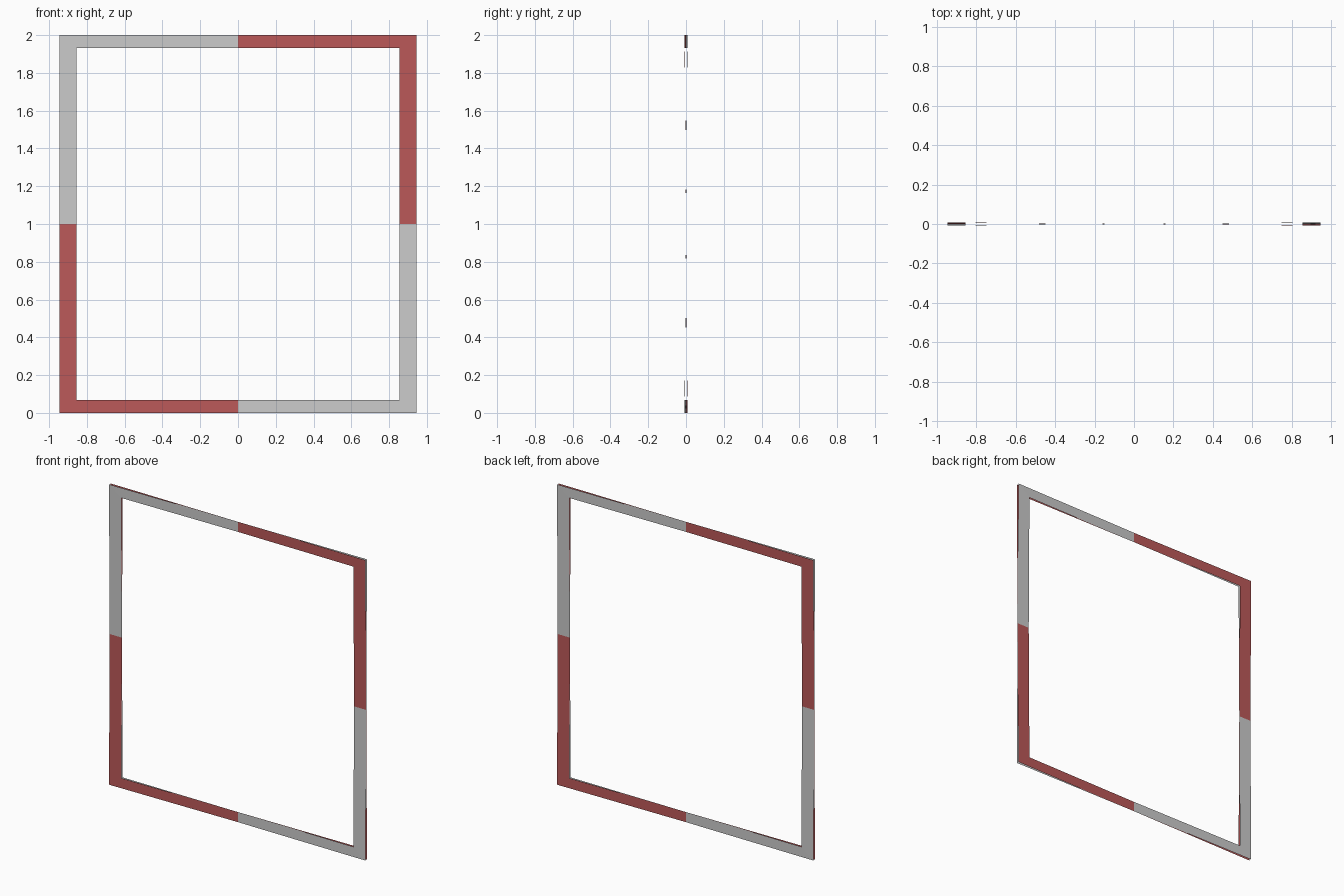
import bpy, bmesh

if "Cube" in bpy.data.objects:
    bpy.data.objects.remove(bpy.data.objects["Cube"])

OUTER = (0.945, 1.0)    # half width, half height of the outer edge
INNER = (0.855, 0.933)  # same for the opening
TWIST = 0.008           # how far each corner bends out of plane
RING = [(-1, -1), (0, -1), (1, -1), (1, 0), (1, 1), (0, 1), (-1, 1), (-1, 0)]


def twisted_frame(name, direction):
    """Thin rectangular frame whose corners bend alternately forward and back."""
    bm = bmesh.new()

    def loop(half):
        scale = half[0] * half[1] / (OUTER[0] * OUTER[1])
        return [bm.verts.new((sx * half[0], direction * sx * sz * TWIST * scale,
                              1 + sz * half[1])) for sx, sz in RING]

    outer, inner = loop(OUTER), loop(INNER)
    for i in range(8):
        j = (i + 1) % 8
        bm.faces.new((outer[i], outer[j], inner[j], inner[i]))
    mesh = bpy.data.meshes.new(name)
    bm.to_mesh(mesh)
    bm.free()
    obj = bpy.data.objects.new(name, mesh)
    bpy.context.collection.objects.link(obj)
    return obj


# Two sheets crossing at the middle of every side
grey_frame = twisted_frame("grey_frame", 1)
red_frame = twisted_frame("red_frame", -1)

red = bpy.data.materials.new("red")
red.diffuse_color = (0.5, 0.1, 0.1, 1)
red.use_nodes = True
red.node_tree.nodes["Principled BSDF"].inputs["Base Color"].default_value = red.diffuse_color
red_frame.data.materials.append(red)
